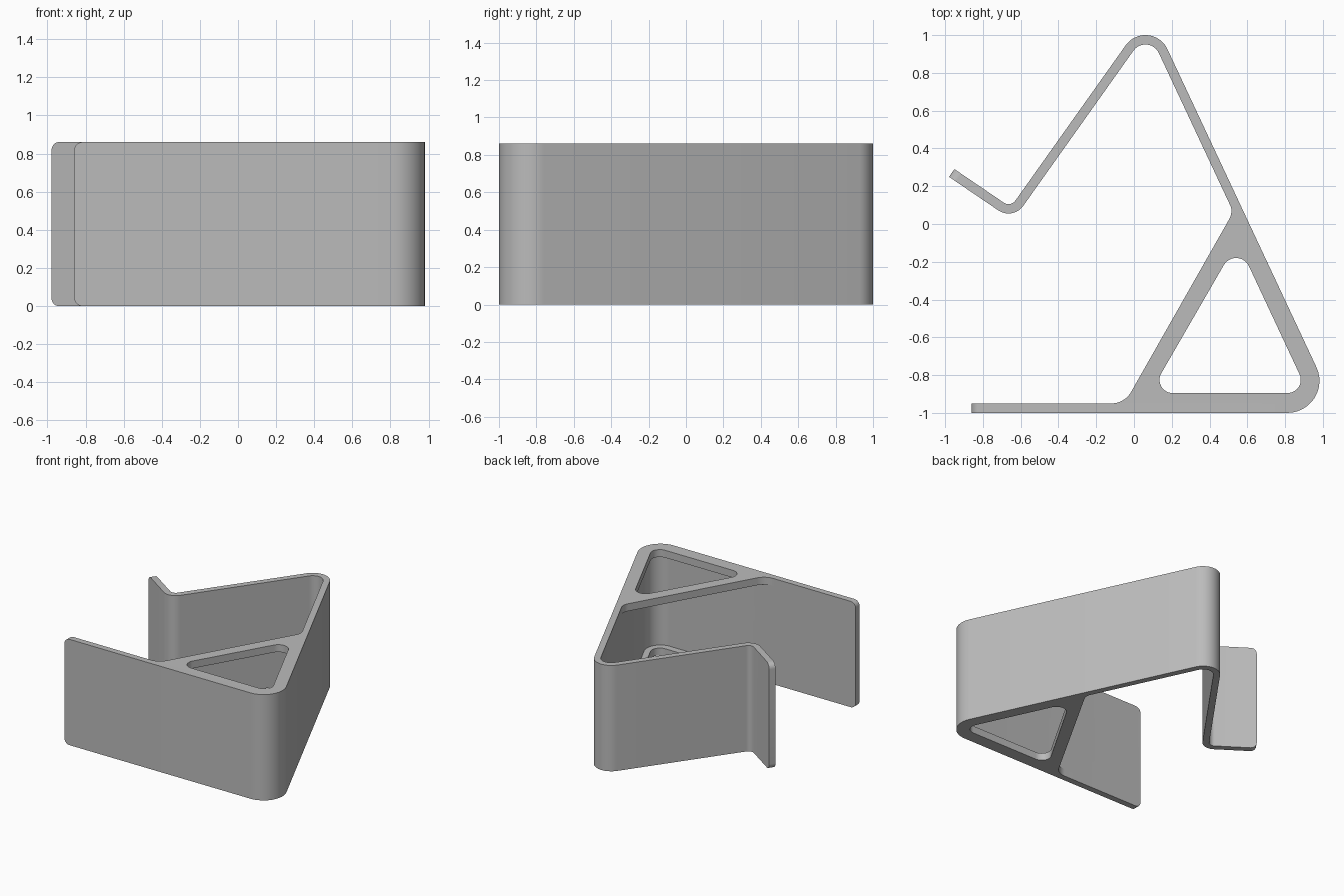
import bpy
import bmesh
import math
from mathutils import Vector

cube = bpy.data.objects.get("Cube")
if cube:
    bpy.data.objects.remove(cube, do_unlink=True)

HEIGHT = 0.86
WALL = 0.05
GUSSET = 0.06

grey = bpy.data.materials.new("plain_grey")
grey.use_nodes = True
grey.diffuse_color = (0.5, 0.5, 0.5, 1)
grey.node_tree.nodes["Principled BSDF"].inputs["Base Color"].default_value = grey.diffuse_color


def rounded(corners, steps=12):
    """Turn (x, y, radius) corners into points, with an arc at each rounded corner."""
    points = []
    for i, (x, y, r) in enumerate(corners):
        p = Vector((x, y))
        if r == 0:
            points.append(p)
            continue
        a = (Vector(corners[i - 1][:2]) - p).normalized()
        b = (Vector(corners[(i + 1) % len(corners)][:2]) - p).normalized()
        half = a.angle(b) / 2
        centre = p + (a + b).normalized() * r / math.sin(half)
        start = p + a * r / math.tan(half) - centre
        end = p + b * r / math.tan(half) - centre
        sweep = math.pi - 2 * half
        for k in range(steps + 1):
            t = k / steps
            arc = start * math.sin((1 - t) * sweep) + end * math.sin(t * sweep)
            points.append(centre + arc / math.sin(sweep))
    return points


def raise_faces(bm, height):
    """Extrude the flat faces upwards into a solid."""
    top = bmesh.ops.extrude_face_region(bm, geom=bm.faces[:])["geom"]
    verts = [g for g in top if isinstance(g, bmesh.types.BMVert)]
    bmesh.ops.translate(bm, verts=verts, vec=(0, 0, height))
    bmesh.ops.recalc_face_normals(bm, faces=bm.faces[:])


def finish(bm, name, z=0):
    mesh = bpy.data.meshes.new(name)
    bm.to_mesh(mesh)
    bm.free()
    mesh.materials.append(grey)
    obj = bpy.data.objects.new(name, mesh)
    obj.location.z = z
    bpy.context.collection.objects.link(obj)
    bpy.ops.object.select_all(action="DESELECT")
    obj.select_set(True)
    bpy.context.view_layer.objects.active = obj
    bpy.ops.object.shade_smooth_by_angle(angle=math.radians(30))


# Bent strip: front plate, side wall, rear bend, arm and lip
path = rounded([(-0.86, -0.975, 0), (1.04, -0.975, 0.145), (0.079, 1.076, 0.103),
                (-0.647, 0.054, 0.07), (-0.965, 0.27, 0)])
bm = bmesh.new()
rungs = []
for i, p in enumerate(path):
    before = (p - path[i - 1]).normalized() if i else None
    after = (path[i + 1] - p).normalized() if i < len(path) - 1 else None
    along = ((before or after) + (after or before)).normalized()
    side = Vector((-along.y, along.x)) * WALL / 2
    rungs.append([bm.verts.new((*(p + side * s), 0)) for s in (-1, 1)])
for (a, b), (c, d) in zip(rungs, rungs[1:]):
    bm.faces.new((a, c, d, b))
ends = [Vector((*p, 0)) for p in (path[0], path[-1])]
raise_faces(bm, HEIGHT)

# Rounded upper and lower corners on both free ends
end_edges = []
for e in bm.edges:
    middle = (e.verts[0].co + e.verts[1].co) / 2
    flat = abs(e.verts[0].co.z - e.verts[1].co.z) < 0.001
    if flat and any((middle.xy - end.xy).length < 0.005 for end in ends):
        end_edges.append(e)
bmesh.ops.bevel(bm, geom=end_edges, offset=0.045, segments=8, profile=0.5, affect="EDGES")
finish(bm, "bent_strip")

# Triangular gussets with a rounded hole, one at the bottom and one at the top
outline = rounded([(-0.2, -0.95, 0), (-0.05, -0.95, 0.12), (0.527, 0.066, 0.09),
                   (0.464, 0.2, 0), (0.466, 0.2, 0), (1.005, -0.952, 0.122),
                   (-0.2, -0.952, 0)])
hole = rounded([(0.084, -0.895, 0.07), (0.923, -0.895, 0.07), (0.5475, -0.093, 0.075)])
for name, z in (("bottom_gusset", 0), ("top_gusset", HEIGHT - GUSSET)):
    bm = bmesh.new()
    for loop in (outline, hole):
        verts = [bm.verts.new((*p, 0)) for p in loop]
        for i, v in enumerate(verts):
            bm.edges.new((verts[i - 1], v))
    bmesh.ops.triangle_fill(bm, edges=bm.edges[:], use_beauty=True, normal=(0, 0, 1))
    raise_faces(bm, GUSSET)
    finish(bm, name, z)
